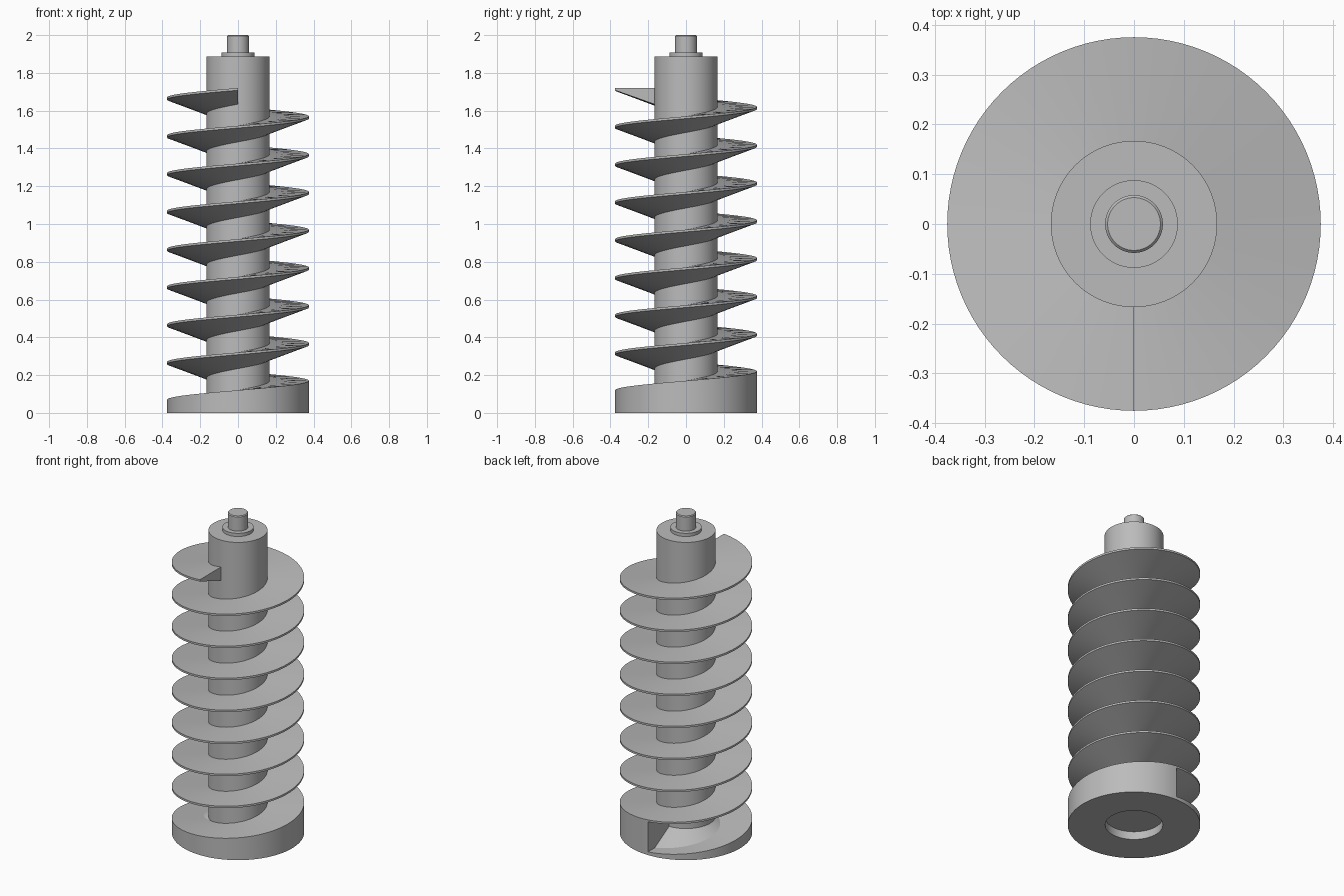
import bpy
import bmesh
from math import radians, cos, sin, pi

cube = bpy.data.objects.get("Cube")
if cube:
    bpy.data.objects.remove(cube, do_unlink=True)

CORE_R = 0.167      # shaft radius
RIM_R = 0.375       # screw outer radius
PITCH = 0.2
START_Z = 0.02      # height of the ramp where it begins
TURNS = 8.5
STEPS = 96          # segments per turn

grey = bpy.data.materials.new("plain_grey")
grey.use_nodes = True
colour = (0.5, 0.5, 0.5, 1)
grey.diffuse_color = colour
grey.node_tree.nodes["Principled BSDF"].inputs["Base Color"].default_value = colour


def finish(bm, name):
    """Turn a bmesh into a named, smoothly shaded object."""
    bmesh.ops.recalc_face_normals(bm, faces=bm.faces)
    mesh = bpy.data.meshes.new(name)
    bm.to_mesh(mesh)
    bm.free()
    mesh.materials.append(grey)
    obj = bpy.data.objects.new(name, mesh)
    bpy.context.collection.objects.link(obj)
    bpy.ops.object.select_all(action='DESELECT')
    obj.select_set(True)
    bpy.context.view_layer.objects.active = obj
    bpy.ops.object.shade_smooth_by_angle(angle=radians(25))
    return obj


def lathe(name, profile):
    """Spin an (r, z) profile about the z axis."""
    bm = bmesh.new()
    verts = [bm.verts.new((r, 0, z)) for r, z in profile]
    edges = [bm.edges.new(pair) for pair in zip(verts, verts[1:])]
    bmesh.ops.spin(bm, geom=verts + edges, cent=(0, 0, 0), axis=(0, 0, 1),
                   angle=2 * pi, steps=STEPS, use_duplicate=False)
    bmesh.ops.remove_doubles(bm, verts=bm.verts, dist=1e-5)
    return finish(bm, name)


def helix_sweep(name, first_turn, last_turn, section):
    """Sweep section(top) -> [(r, z), ...] along the rising helix."""
    bm = bmesh.new()
    rings = []
    for i in range(int(first_turn * STEPS), int(last_turn * STEPS) + 1):
        turn = i / STEPS
        a = pi / 2 + 2 * pi * turn
        points = section(START_Z + PITCH * turn)
        rings.append([bm.verts.new((r * cos(a), r * sin(a), z)) for r, z in points])
    for low, high in zip(rings, rings[1:]):
        for k in range(len(low)):
            n = (k + 1) % len(low)
            bm.faces.new((low[k], low[n], high[n], high[k]))
    bm.faces.new(rings[0])
    bm.faces.new(rings[-1])
    return finish(bm, name)


# Shaft with bottom recess, flared foot, collar and chamfered end pin
lathe("shaft", [
    (0, 0.05), (0.163, 0.05), (0.163, 0.002), (0.31, 0.002), (0.307, 0.02),
    (CORE_R, 0.1), (CORE_R, 1.887), (0.088, 1.887), (0.088, 1.907),
    (0.058, 1.907), (0.058, 1.995), (0.053, 2.0), (0, 2.0)])

# Solid base whose top is the first turn of the helix
helix_sweep("base_ramp", 0, 1, lambda top: [
    (0.163, 0), (RIM_R, 0), (RIM_R, top), (0.163, top)])

# Screw flight: flat on top, tapering to a thin rim beneath
helix_sweep("screw_flight", 1, TURNS, lambda top: [
    (0.16, top - 0.088), (RIM_R, top - 0.012), (RIM_R, top), (0.16, top)])
